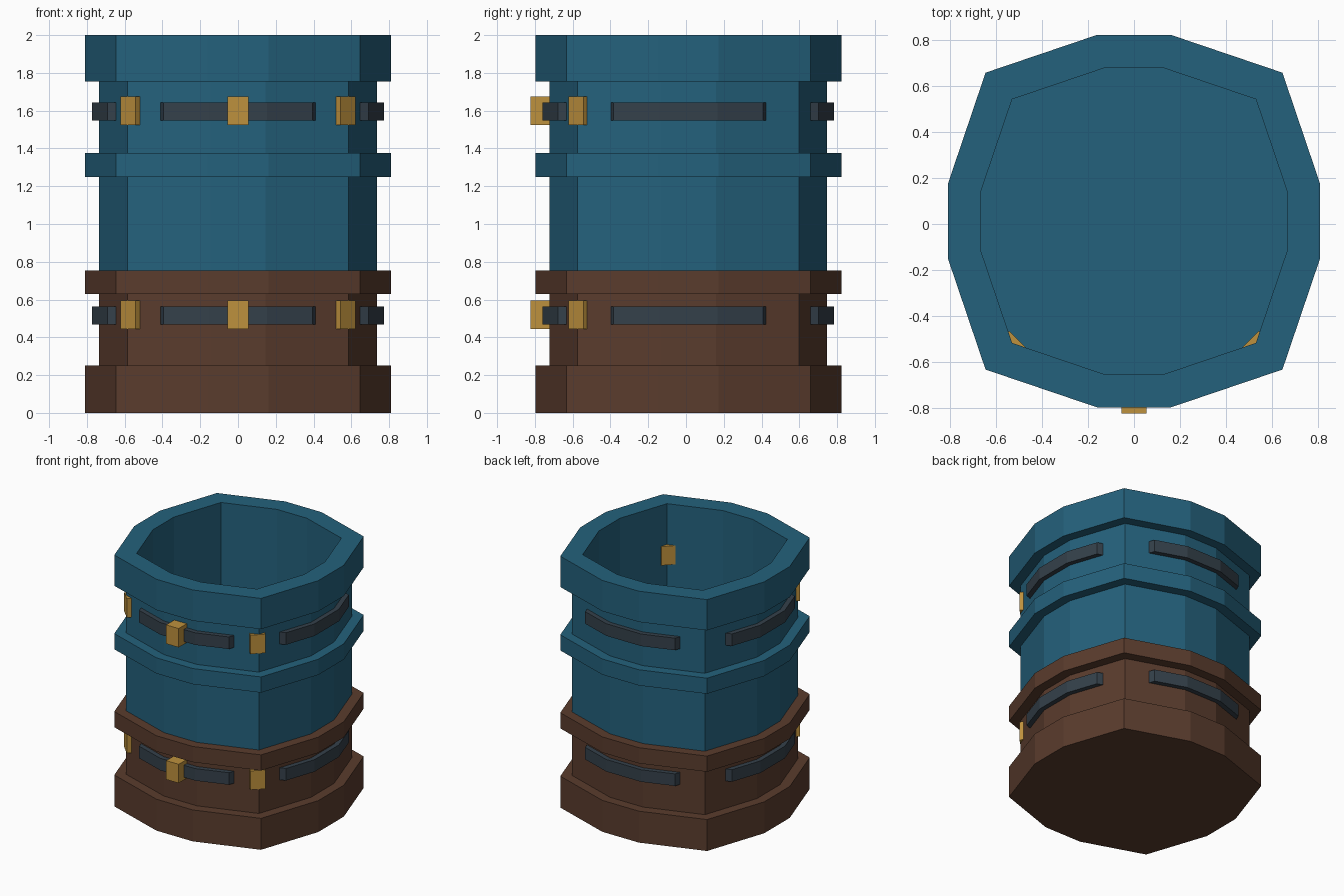
import bpy, bmesh, math
from mathutils import Matrix, Vector

old = bpy.data.objects.get("Cube")
if old:
    bpy.data.objects.remove(old, do_unlink=True)

CENTRE_Y = 0.0125
RIM, WALL, INNER = 0.81, 0.735, 0.665


def material(name, srgb):
    lin = [((c / 255 + 0.055) / 1.055) ** 2.4 for c in srgb]
    m = bpy.data.materials.new(name)
    m.use_nodes = True
    m.diffuse_color = (*lin, 1)
    m.node_tree.nodes["Principled BSDF"].inputs["Base Color"].default_value = (*lin, 1)
    return m


blue = material("blue paint", (36, 97, 124))
brown = material("brown leather", (90, 60, 45))
gold = material("gold", (190, 145, 61))
slate = material("dark slate", (52, 64, 74))


def finish(name, bm, mat):
    bmesh.ops.recalc_face_normals(bm, faces=bm.faces)
    mesh = bpy.data.meshes.new(name)
    bm.to_mesh(mesh)
    bm.free()
    mesh.materials.append(mat)
    obj = bpy.data.objects.new(name, mesh)
    bpy.context.collection.objects.link(obj)
    return obj


def outline(half):
    """Twelve-sided plan: four short flats joined by sloping sides."""
    pts = []
    for k in range(4):
        turn = Matrix.Rotation(k * math.pi / 2, 2)
        for x, y in ((-0.797, -0.797), (-0.198, -1), (0.198, -1)):
            pts.append(turn @ Vector((x, y)) * half)
    return pts


def stack(name, profile, mat):
    """Joins outlines of (half size, height) and caps both ends."""
    bm = bmesh.new()
    loops = [[bm.verts.new((p.x, p.y + CENTRE_Y, z)) for p in outline(half)]
             for half, z in profile]
    for a, b in zip(loops, loops[1:]):
        for i in range(len(a)):
            j = (i + 1) % len(a)
            bm.faces.new((a[i], a[j], b[j], b[i]))
    bm.faces.new(loops[0])
    bm.faces.new(loops[-1])
    return finish(name, bm, mat)


# Brown base with its two raised bands
stack("lower_body", [(RIM, 0), (RIM, 0.25), (WALL, 0.25), (WALL, 0.63),
                     (RIM, 0.63), (RIM, 0.755)][:6], brown)

# Blue open-topped upper body with its hollow
stack("upper_body", [(WALL, 0.75), (WALL, 1.25), (RIM, 1.25), (RIM, 1.375),
                     (WALL, 1.375), (WALL, 1.755), (RIM, 1.755), (RIM, 2),
                     (INNER, 2), (INNER, 0.77)], blue)


def strap(name, angle, z):
    """Bent strip across one side, its ends slanted into the wall."""
    section = [(-0.395, -0.69), (-0.154, -0.772), (0.154, -0.772), (0.395, -0.69),
               (0.415, -0.63), (0.14, -0.72), (-0.14, -0.72), (-0.415, -0.63)]
    bm = bmesh.new()
    face = bm.faces.new([bm.verts.new((x, y, z - 0.048)) for x, y in section])
    top = bmesh.ops.extrude_face_region(bm, geom=[face])["geom"]
    bmesh.ops.translate(bm, vec=(0, 0, 0.096),
                        verts=[v for v in top if isinstance(v, bmesh.types.BMVert)])
    bm.transform(Matrix.Translation((0, CENTRE_Y, 0)) @ Matrix.Rotation(angle, 4, "Z"))
    finish(name, bm, slate)


def clasp(name, angle, z):
    """Small block set into the wall."""
    bm = bmesh.new()
    bmesh.ops.create_cube(bm, size=1)
    bm.transform(Matrix.Rotation(angle, 4, "Z") @ Matrix.Translation((0, -0.768, z))
                 @ Matrix.Diagonal((0.11, 0.112, 0.15, 1)))
    finish(name, bm, gold)


# Two rows of straps on every side, clasps around the front
for row, z in (("lower", 0.515), ("upper", 1.595)):
    for k, side in enumerate(("front", "left", "back", "right")):
        strap(f"{row}_{side}_strap", k * math.pi / 2, z)
    for k, side in ((-1, "right"), (0, "front"), (1, "left")):
        clasp(f"{row}_{side}_clasp", k * math.pi / 4, z + 0.005)
